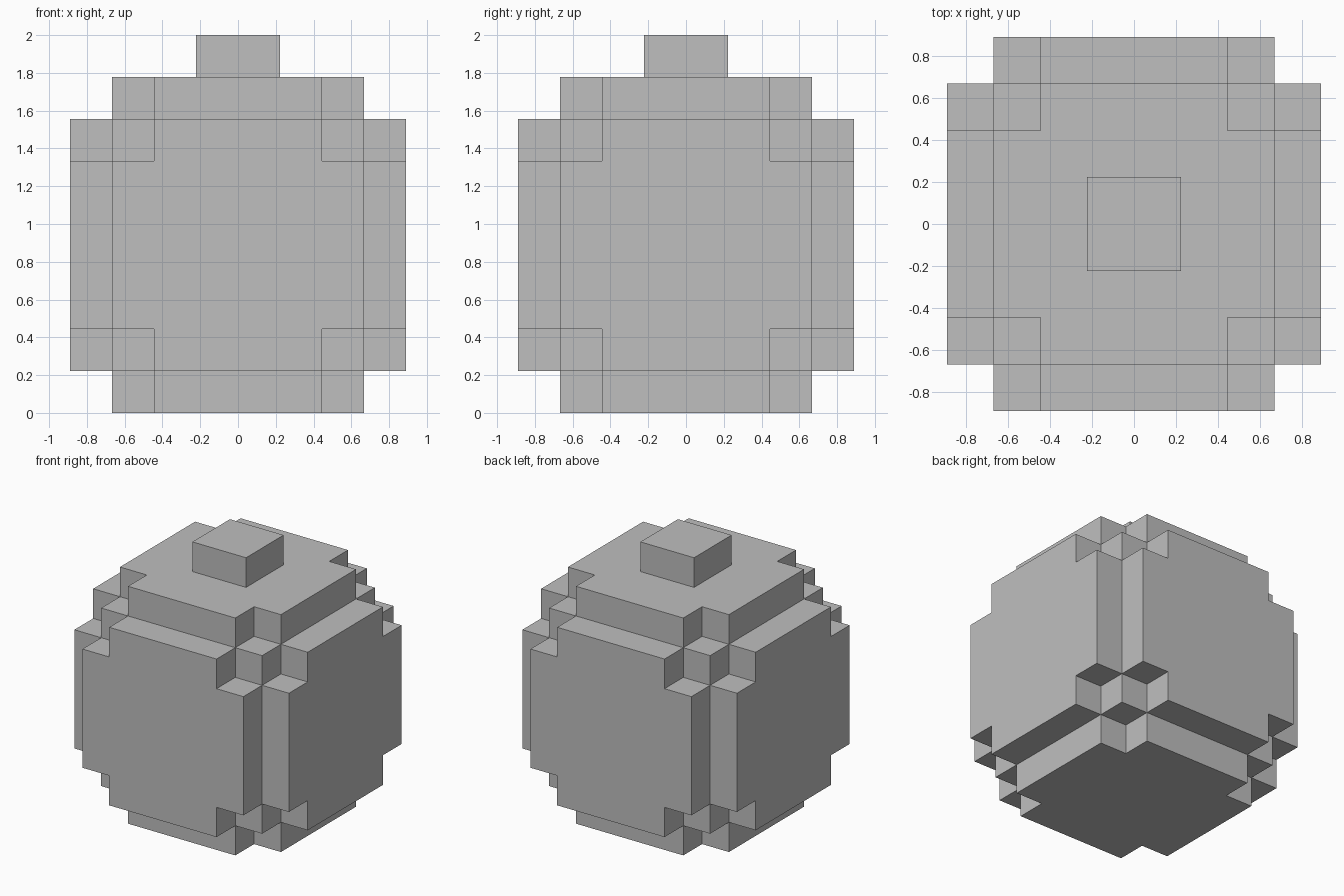
import bpy
import bmesh
from mathutils import Matrix, Vector

UNIT = 2 / 9          # one block
CORE = 3              # half width of the core, in blocks
OUTER = 4             # half width across the raised plates
NOTCH = 2             # where the corner notches begin

cube = bpy.data.objects.get("Cube")
if cube:
    bpy.data.objects.remove(cube, do_unlink=True)

grey = bpy.data.materials.new("light_grey")
grey.use_nodes = True
colour = (0.52, 0.52, 0.52, 1)
grey.diffuse_color = colour
grey.node_tree.nodes["Principled BSDF"].inputs["Base Color"].default_value = colour


def make_object(name, bm, height):
    """Weld, scale to blocks and lift the mesh, then link it."""
    bmesh.ops.remove_doubles(bm, verts=bm.verts, dist=0.001)
    bmesh.ops.recalc_face_normals(bm, faces=bm.faces)
    bm.transform(Matrix.Translation((0, 0, height * UNIT)) @ Matrix.Scale(UNIT, 4))
    mesh = bpy.data.meshes.new(name)
    bm.to_mesh(mesh)
    bm.free()
    mesh.materials.append(grey)
    obj = bpy.data.objects.new(name, mesh)
    bpy.context.collection.objects.link(obj)
    return obj


def quarter_turns(points):
    """The points repeated at four quarter turns."""
    turns = []
    for _ in range(4):
        turns.append(points)
        points = [(-y, x) for x, y in points]
    return turns


# Body: six sides, each a raised plate with notched corners
plate_outline = [p for part in quarter_turns(
    [(CORE, NOTCH), (NOTCH, NOTCH), (NOTCH, CORE)]) for p in part]
corner_patches = quarter_turns(
    [(NOTCH, NOTCH), (CORE, NOTCH), (CORE, CORE), (NOTCH, CORE)])

body = bmesh.new()
for axis in range(3):
    for sign in (-1, 1):
        direction = Vector((0, 0, 0))
        direction[axis] = sign
        turn = direction.to_track_quat('Z', 'Y').to_matrix()

        def add_face(points):
            body.faces.new([body.verts.new(turn @ Vector(p)) for p in points])

        # Raised plate
        add_face([(x, y, OUTER) for x, y in plate_outline])
        # Plate walls
        for i, (x, y) in enumerate(plate_outline):
            u, v = plate_outline[i - 1]
            add_face([(u, v, CORE), (x, y, CORE), (x, y, OUTER), (u, v, OUTER)])
        # Core showing in the notches
        for patch in corner_patches:
            add_face([(x, y, CORE) for x, y in patch])
make_object("body", body, OUTER)

# Stem: a flat block on top
stem = bmesh.new()
bmesh.ops.create_cube(stem, size=1, matrix=Matrix.Diagonal((2, 2, 1, 1)))
make_object("stem", stem, 2 * OUTER + 0.5)
